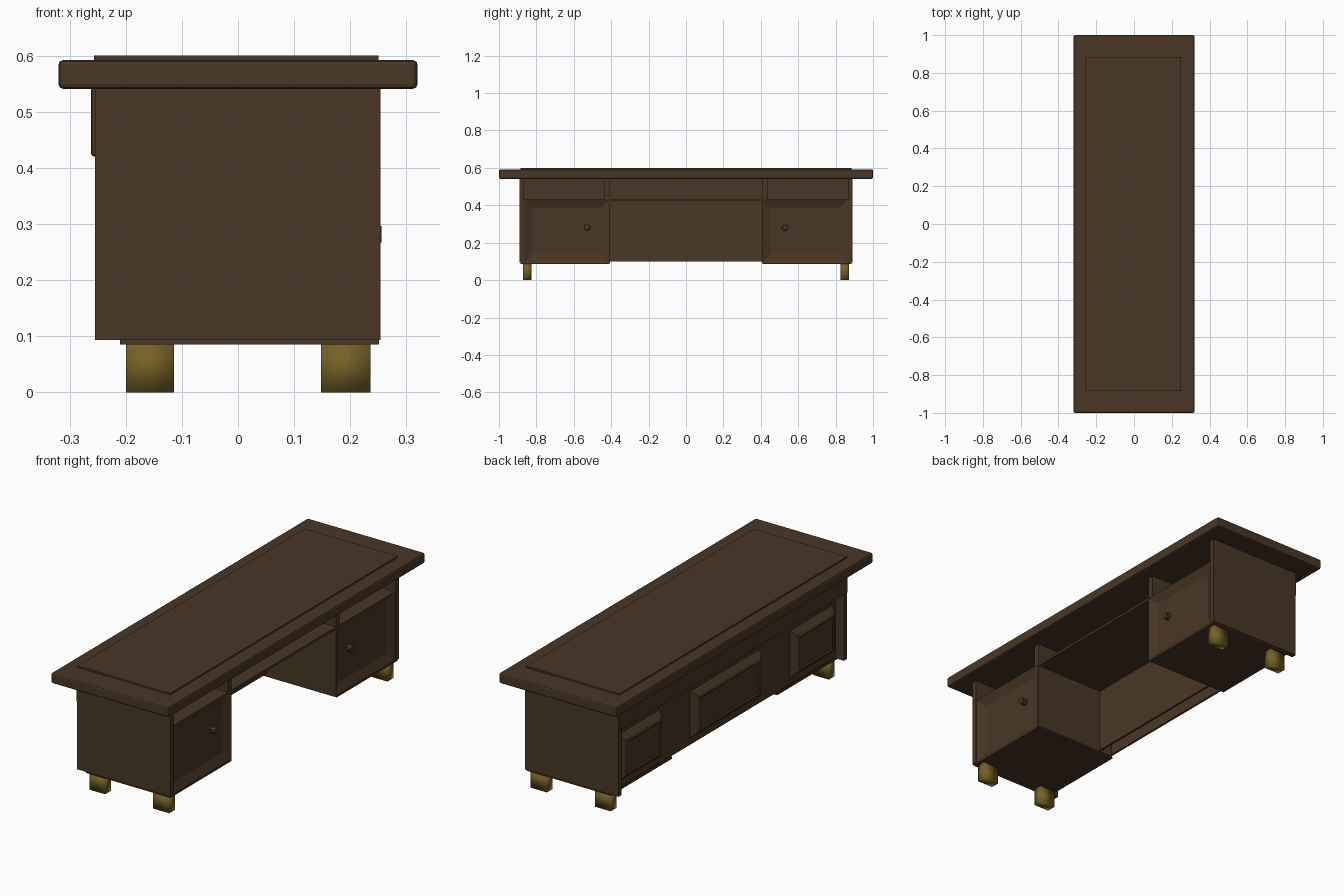
import bpy, bmesh, math
from mathutils import Matrix, Vector

default = bpy.data.objects.get("Cube")
if default:
    bpy.data.objects.remove(default, do_unlink=True)


def material(name, rgb):
    mat = bpy.data.materials.new(name)
    mat.use_nodes = True
    color = (*rgb, 1)
    mat.diffuse_color = color
    mat.node_tree.nodes["Principled BSDF"].inputs["Base Color"].default_value = color
    return mat


WOOD = material("dark_wood", (0.066, 0.037, 0.018))
BRASS = material("brass", (0.18, 0.12, 0.02))


def finish(name, bm, mat):
    bmesh.ops.recalc_face_normals(bm, faces=bm.faces)
    mesh = bpy.data.meshes.new(name)
    bm.to_mesh(mesh)
    bm.free()
    mesh.materials.append(mat)
    obj = bpy.data.objects.new(name, mesh)
    bpy.context.collection.objects.link(obj)
    return obj


def box_mesh(x, y, z):
    """Box between the given (low, high) bounds; y may be listed either way."""
    bm = bmesh.new()
    bounds = [sorted(b) for b in (x, y, z)]
    size = [b[1] - b[0] for b in bounds]
    mid = [(b[0] + b[1]) / 2 for b in bounds]
    bmesh.ops.create_cube(bm, size=1, matrix=Matrix.Translation(mid) @ Matrix.Diagonal((*size, 1)))
    return bm


def box(name, x, y, z, mat=WOOD, bevel=0):
    obj = finish(name, box_mesh(x, y, z), mat)
    if bevel:
        mod = obj.modifiers.new("soft_edges", "BEVEL")
        mod.width = bevel
        mod.segments = 2
    return obj


def panelled_box(name, x, y, z, side, steps):
    """Box whose face towards side (+1 or -1 on x) is inset in sloped steps.
    Each step is (inset, outward offset)."""
    bm = box_mesh(x, y, z)
    bm.normal_update()
    face = max(bm.faces, key=lambda f: f.calc_center_median().x * side)
    for inset, offset in steps:
        bmesh.ops.inset_region(bm, faces=[face], thickness=inset, use_even_offset=True)
        bmesh.ops.translate(bm, verts=face.verts, vec=Vector((side * offset, 0, 0)))
    return finish(name, bm, WOOD)


def knob(name, y, z):
    bm = bmesh.new()
    place = Matrix.Translation((0.24, y, z)) @ Matrix.Rotation(math.pi / 2, 4, "Y")
    place = place @ Matrix.Rotation(math.pi / 8, 4, "Z")
    bmesh.ops.create_cone(bm, cap_ends=True, segments=8, radius1=0.018,
                          radius2=0.016, depth=0.032, matrix=place)
    return finish(name, bm, WOOD)


# Top slab and its raised writing surface
box("desk_top", (-0.32, 0.32), (-1, 1), (0.541, 0.592), bevel=0.008)
box("writing_surface", (-0.257, 0.25), (-0.885, 0.885), (0.585, 0.6))

# Outer back with its rail, and the kneehole lining and shelf
box("back_panel", (-0.21, -0.2), (-0.87, 0.87), (0.1, 0.545))
box("back_rail", (-0.262, -0.2), (-0.887, 0.887), (0.42, 0.545), bevel=0.006)
box("kneehole_panel", (-0.14, -0.13), (-0.41, 0.41), (0.1, 0.545))
box("kneehole_shelf", (-0.135, 0.25), (-0.41, 0.41), (0.422, 0.434))

# Raised decorative panels on the back
raised = [(0.023, 0.025), (0.012, 0.006), (0.006, -0.005)]
for name, y in (("middle", (-0.27, 0.27)), ("rear", (0.505, 0.84)), ("front", (-0.84, -0.505))):
    panelled_box(name + "_raised_panel", (-0.212, -0.205), y, (0.135, 0.365), -1, raised)

# Two mirrored pedestals
for name, s in (("rear", 1), ("front", -1)):
    box(name + "_end_panel", (-0.255, 0.254), (s * 0.865, s * 0.89), (0.093, 0.545))
    box(name + "_inner_side", (-0.205, 0.25), (s * 0.406, s * 0.435), (0.43, 0.545))
    panelled_box(name + "_cupboard", (-0.205, 0.25), (s * 0.406, s * 0.867),
                 (0.092, 0.432), 1, [(0.045, -0.02)])
    box(name + "_base_plate", (-0.21, 0.251), (s * 0.41, s * 0.885), (0.085, 0.094))
    knob(name + "_knob", s * 0.53, 0.282)
    # Brass feet
    for side, x in (("right", (-0.2, -0.114)), ("left", (0.148, 0.236))):
        foot = box(f"{name}_{side}_foot", x, (s * 0.827, s * 0.872), (0, 0.087), BRASS)
        foot.data.polygons.foreach_set("use_smooth", [True] * len(foot.data.polygons))
